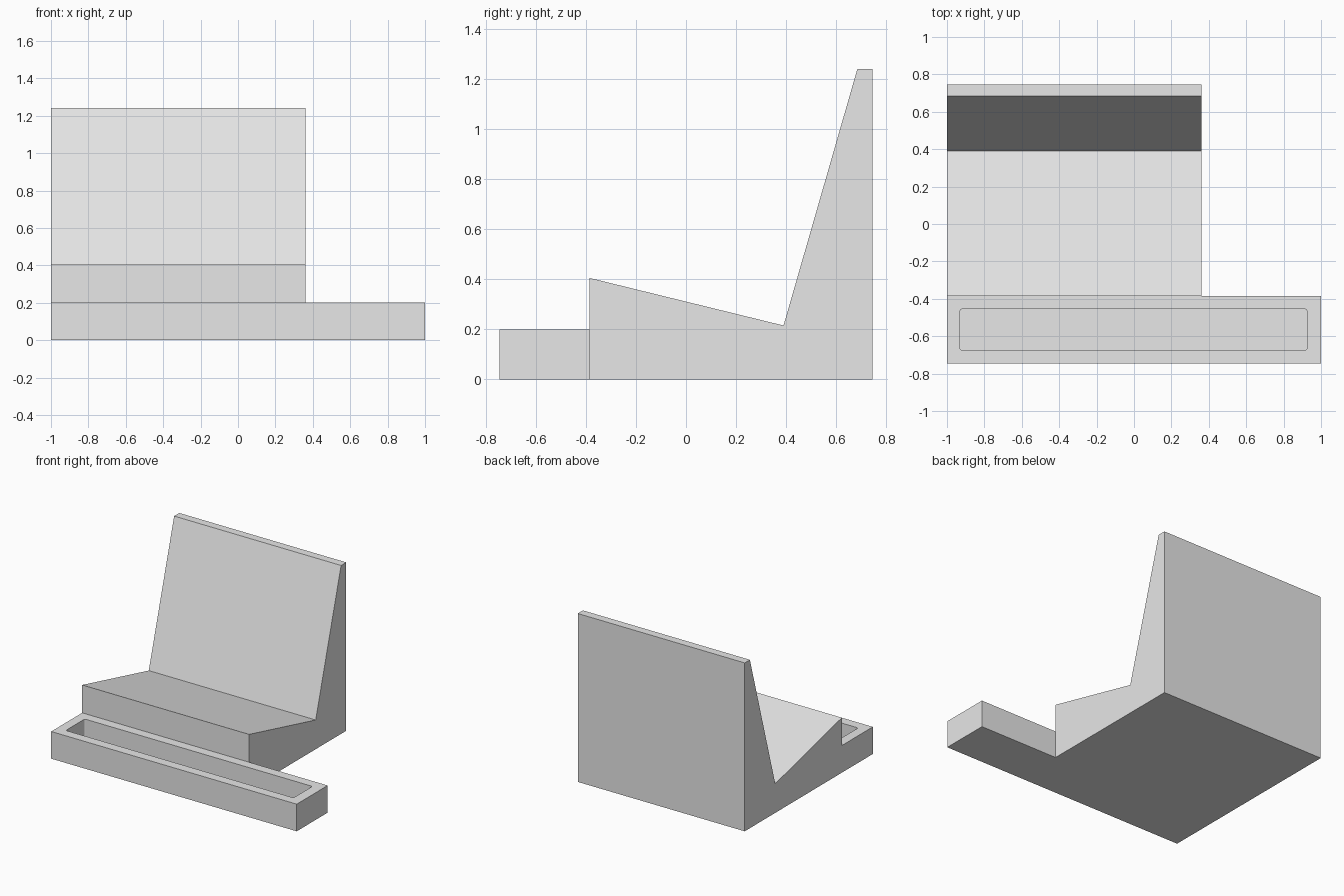
import bpy, bmesh

cube = bpy.data.objects.get("Cube")
if cube:
    bpy.data.objects.remove(cube)

# Single plain grey material
GREY = (0.8, 0.8, 0.8, 1)
grey = bpy.data.materials.new("plain grey")
grey.use_nodes = True
grey.diffuse_color = GREY
grey.node_tree.nodes["Principled BSDF"].inputs["Base Color"].default_value = GREY


def finish(bm, name):
    bmesh.ops.recalc_face_normals(bm, faces=bm.faces)
    mesh = bpy.data.meshes.new(name)
    bm.to_mesh(mesh)
    bm.free()
    mesh.materials.append(grey)
    obj = bpy.data.objects.new(name, mesh)
    bpy.context.collection.objects.link(obj)
    return obj


def extrude_profile(name, profile, x0, x1):
    """Sweep a side profile of (y, z) points from x0 to x1."""
    bm = bmesh.new()
    face = bm.faces.new([bm.verts.new((x0, y, z)) for y, z in profile])
    swept = bmesh.ops.extrude_face_region(bm, geom=[face])["geom"]
    verts = [v for v in swept if isinstance(v, bmesh.types.BMVert)]
    bmesh.ops.translate(bm, verts=verts, vec=(x1 - x0, 0, 0))
    return finish(bm, name)


def box(name, lo, hi, corner=0):
    """Box between two corners, with optional rounded upright edges."""
    bm = bmesh.new()
    bmesh.ops.create_cube(bm, size=1)
    for v in bm.verts:
        v.co = [h if c > 0 else l for c, l, h in zip(v.co, lo, hi)]
    if corner:
        upright = [e for e in bm.edges
                   if abs(e.verts[0].co.z - e.verts[1].co.z) > 0.01]
        bmesh.ops.bevel(bm, geom=upright, offset=corner, segments=4,
                        profile=0.5, affect='EDGES')
    return finish(bm, name)


# Sloped seat block and leaning back rest in one solid
stand_profile = [(-0.385, 0), (0.745, 0), (0.745, 1.24), (0.685, 1.24),
                 (0.39, 0.215), (-0.385, 0.405)]
extrude_profile("stand_body", stand_profile, -1, 0.36)

# Wide front tray with a long pocket cut into its top
tray = box("front_tray", (-1, -0.745, 0), (1, -0.385, 0.2))
pocket = box("pocket_cutter", (-0.93, -0.675, 0.04), (0.925, -0.455, 0.3), 0.012)
pocket.hide_render = True
pocket.hide_viewport = True
pocket.display_type = 'WIRE'
cut = tray.modifiers.new("pocket", 'BOOLEAN')
cut.operation = 'DIFFERENCE'
cut.solver = 'EXACT'
cut.object = pocket
